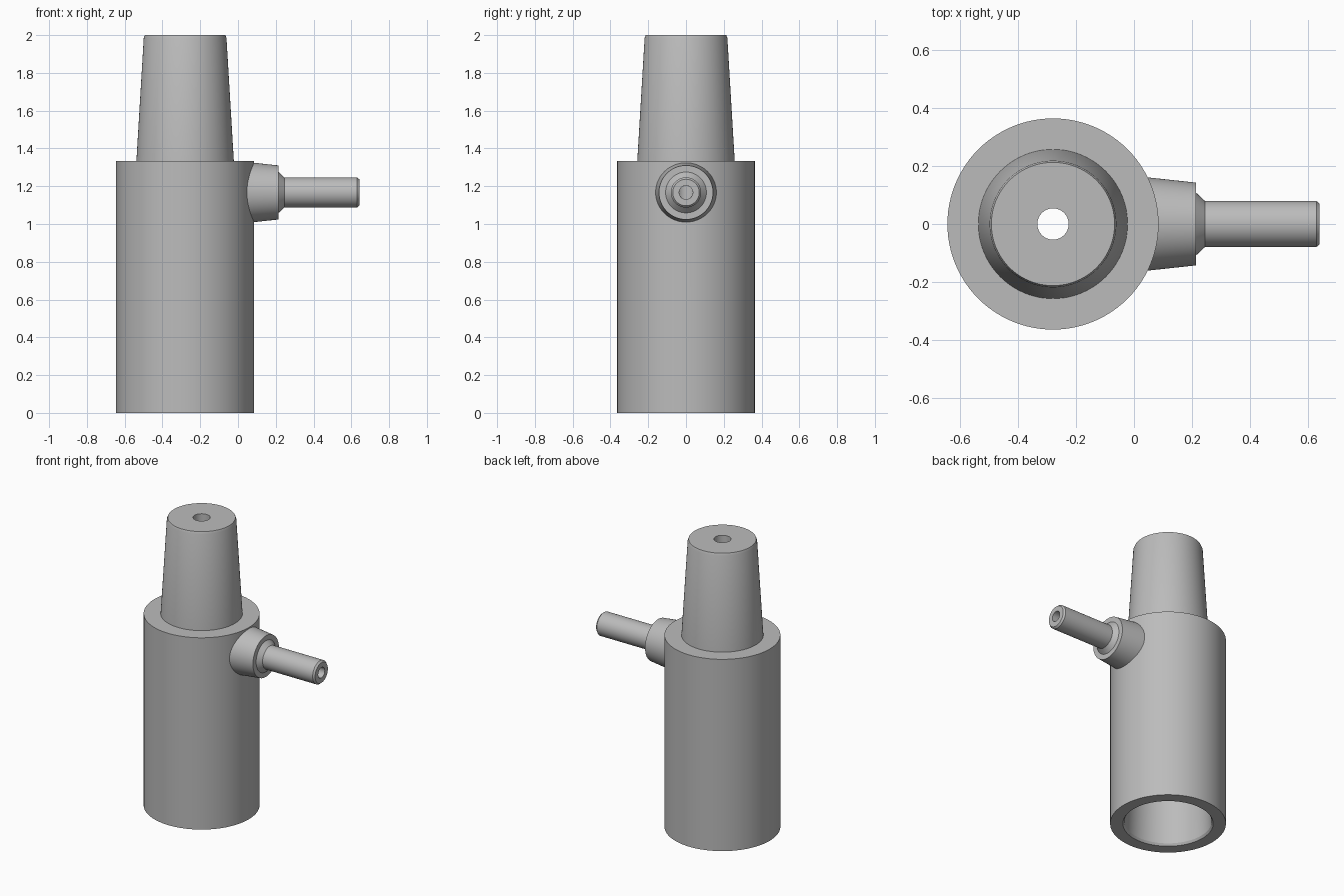
import bpy
import bmesh
from math import pi, radians
from mathutils import Matrix, Vector

cube = bpy.data.objects.get("Cube")
if cube:
    bpy.data.objects.remove(cube)

AXIS_X = -0.28   # vertical axis of the body
ARM_Z = 1.167    # height of the side arm
SEGMENTS = 96

grey = bpy.data.materials.new("plain grey")
grey.use_nodes = True
colour = (0.5, 0.5, 0.5, 1)
grey.diffuse_color = colour
grey.node_tree.nodes["Principled BSDF"].inputs["Base Color"].default_value = colour


def lathe(name, profile, matrix):
    """Spin a closed loop of (radius, height) points around local z."""
    bm = bmesh.new()
    verts = [bm.verts.new((r, 0, h)) for r, h in profile]
    edges = [bm.edges.new((a, b)) for a, b in zip(verts, verts[1:] + verts[:1])]
    bmesh.ops.spin(bm, geom=verts + edges, axis=(0, 0, 1), cent=(0, 0, 0),
                   angle=2 * pi, steps=SEGMENTS, use_merge=True)
    bmesh.ops.remove_doubles(bm, verts=bm.verts, dist=0.0001)
    bmesh.ops.recalc_face_normals(bm, faces=bm.faces)
    bm.transform(matrix)
    mesh = bpy.data.meshes.new(name)
    bm.to_mesh(mesh)
    bm.free()
    mesh.materials.append(grey)
    obj = bpy.data.objects.new(name, mesh)
    bpy.context.collection.objects.link(obj)
    bpy.ops.object.select_all(action="DESELECT")
    obj.select_set(True)
    bpy.context.view_layer.objects.active = obj
    bpy.ops.object.shade_smooth_by_angle(angle=radians(20))
    return obj


# Body: wide socket with a tapered plug on top, hollow all the way through
body = lathe("tapered_body", [
    (0.285, 0), (0.365, 0), (0.365, 1.333), (0.258, 1.333),
    (0.219, 1.985), (0.213, 2.0), (0.054, 2.0), (0.054, 1.0),
    (0.24, 1.0), (0.275, 0.015),
], Matrix.Translation((AXIS_X, 0, 0)))

# Side arm: tapered collar, cone shoulder and thin tube with a bore
sideways = Matrix.Translation((0, 0, ARM_Z)) @ Matrix.Rotation(pi / 2, 4, "Y")
lathe("side_arm", [
    (0.036, 0.03), (0.163, 0.03), (0.143, 0.215), (0.108, 0.215),
    (0.08, 0.245), (0.08, 0.63), (0.07, 0.642), (0.036, 0.642),
], sideways)

# Cutter that carries the arm bore through to the central channel
bpy.ops.mesh.primitive_cylinder_add(vertices=32, radius=0.036, depth=0.4,
                                    location=(AXIS_X + 0.2, 0, ARM_Z),
                                    rotation=(0, pi / 2, 0))
cutter = bpy.context.object
cutter.name = "bore_cutter"
cutter.data.materials.append(grey)
cutter.hide_render = True
cutter.display_type = "WIRE"
cut = body.modifiers.new("Side bore", "BOOLEAN")
cut.object = cutter
cut.operation = "DIFFERENCE"
cut.solver = "EXACT"
